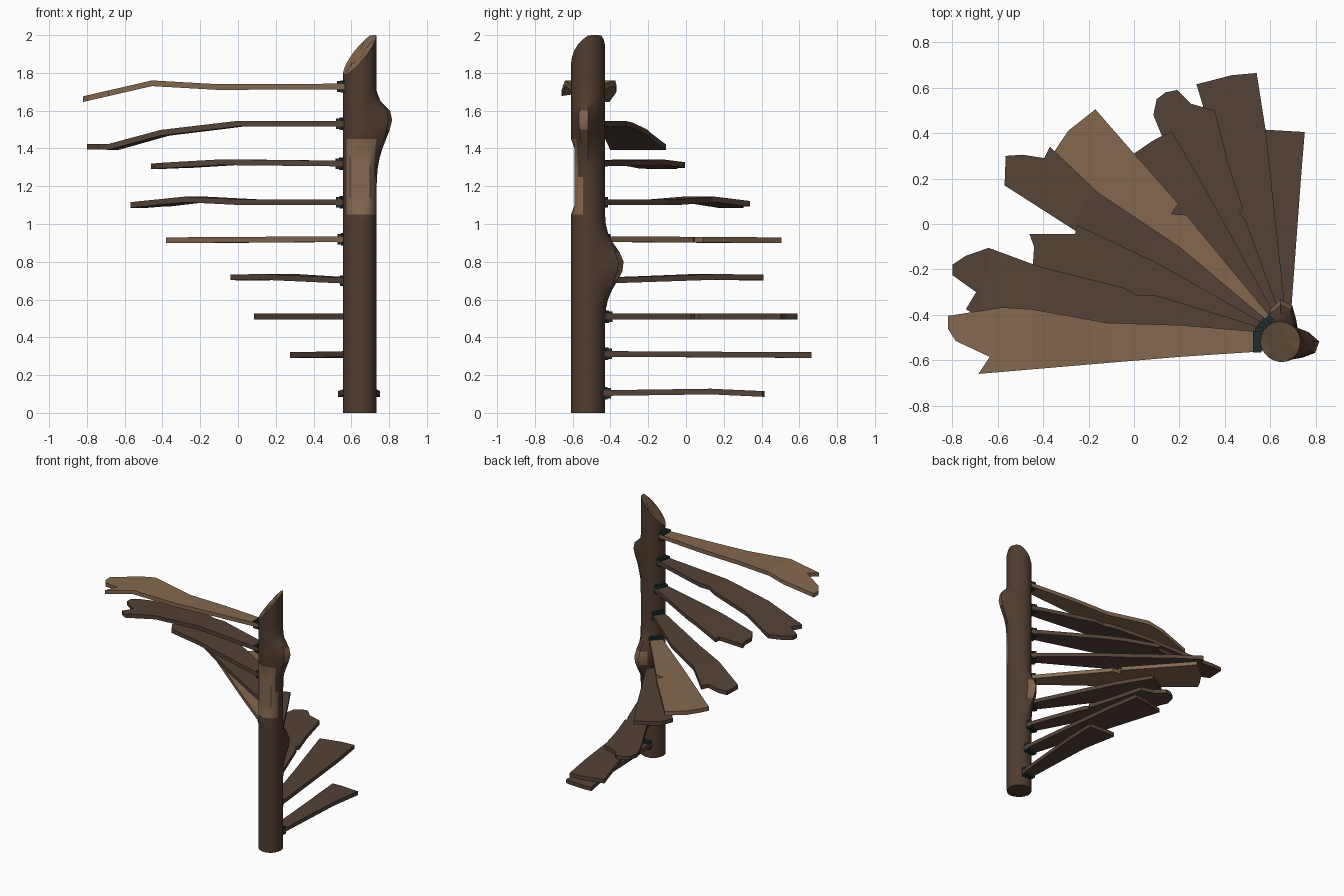
import bpy, bmesh, math, random
from mathutils import Vector, Matrix

if "Cube" in bpy.data.objects:
    bpy.data.objects.remove(bpy.data.objects["Cube"])

random.seed(4)
AX, AY, R = 0.645, -0.518, 0.089      # trunk axis and radius


def material(name, rgb):
    m = bpy.data.materials.new(name)
    m.diffuse_color = (*rgb, 1)
    m.use_nodes = True
    m.node_tree.nodes["Principled BSDF"].inputs["Base Color"].default_value = m.diffuse_color
    return m


BARK = material("bark_brown", (0.080, 0.045, 0.029))
DARK = material("dark_plank", (0.090, 0.055, 0.038))
TAN = material("bare_wood", (0.230, 0.140, 0.078))
IRON = material("dark_iron", (0.015, 0.027, 0.028))


def finish(bm, name, mats):
    bmesh.ops.recalc_face_normals(bm, faces=bm.faces)
    me = bpy.data.meshes.new(name)
    bm.to_mesh(me)
    bm.free()
    ob = bpy.data.objects.new(name, me)
    bpy.context.collection.objects.link(ob)
    for m in mats:
        me.materials.append(m)
    return ob


# ---- Trunk: lathed rings with two branch knots, a bare patch and a broken top
KNOTS = [(1.575, -0.1, 0.088, 0.125, 0.045), (0.79, 1.5, 0.102, 0.10, 0.085)]  # z, angle, size, spread below/above


def trunk_radius(z, a):
    r = R
    for kz, ka, amp, lo, hi in KNOTS:
        d = (a - ka + math.pi) % (2 * math.pi) - math.pi
        s = lo if z < kz else hi
        r += amp * math.exp(-((z - kz) / s) ** 2 / 2 - (d / 0.36) ** 2 / 2)
    return r


def top_height(x, y):
    return min(2.0, 1.90 + 1.12 * (x - AX) + 0.55 * (y - AY))


def build_trunk():
    bm = bmesh.new()
    n, rings = 20, []
    wobble = [random.uniform(-0.002, 0.002) for _ in range(n)]
    for k in range(41):
        z = k * 0.05
        ring = []
        for i in range(n):
            a = 2 * math.pi * i / n
            r = trunk_radius(z, a) + wobble[i]
            x, y, zz = AX + r * math.cos(a), AY + r * math.sin(a), z
            if 1.08 < z < 1.42:
                y = max(y, -0.590)
            if z > 1.7:
                zz = 1.7 + (z - 1.7) / 0.3 * (top_height(x, y) - 1.7)
            ring.append(bm.verts.new((x, y, zz)))
        rings.append(ring)
    for lo, hi in zip(rings, rings[1:]):
        for i in range(n):
            j = (i + 1) % n
            f = bm.faces.new((lo[i], lo[j], hi[j], hi[i]))
            c = f.calc_center_median()
            patch = 1.04 < c.z < 1.46 and abs(c.x - 0.648) < 0.078 and c.y < AY
            knot = math.hypot(c.x - AX, c.y - AY) > R + 0.068
            f.material_index = 1 if patch or knot else 0
    bm.faces.new(rings[0][::-1])
    # splintered bare top
    inner = []
    for v in rings[-1]:
        x, y = AX + (v.co.x - AX) * 0.55, AY + (v.co.y - AY) * 0.55
        inner.append(bm.verts.new((x, y, top_height(x, y) + random.uniform(-0.015, 0.012))))
    for i in range(n):
        j = (i + 1) % n
        f = bm.faces.new((rings[-1][i], rings[-1][j], inner[j], inner[i]))
        f.material_index = 1
    bm.faces.new(inner).material_index = 1
    ob = finish(bm, "trunk", [BARK, TAN])
    bpy.context.view_layer.objects.active = ob
    ob.select_set(True)
    bpy.ops.object.shade_smooth_by_angle(angle=math.radians(32))
    ob.select_set(False)


# ---- Steps: outlined planks, bent along their length, held by iron brackets
def bend(profile, d):
    for (d0, z0), (d1, z1) in zip(profile, profile[1:]):
        if d <= d1:
            return z0 + (z1 - z0) * max(0, (d - d0) / (d1 - d0))
    return profile[-1][1]


def step(i, mat, outline, profile):
    a = math.radians(90 + 11.25 * i)
    d, p = Vector((math.cos(a), math.sin(a), 0)), Vector((-math.sin(a), math.cos(a), 0))
    axis = Vector((AX, AY, 0))
    base = axis + d * 0.08
    bm = bmesh.new()
    pts = [base - p * 0.043] + [Vector((x, y, 0)) for x, y in outline] + [base + p * 0.043]
    bm.faces.new([bm.verts.new(q) for q in pts])
    for dist, _ in profile[1:-1]:
        bmesh.ops.bisect_plane(bm, geom=bm.verts[:] + bm.edges[:] + bm.faces[:],
                               plane_co=axis + d * dist, plane_no=d)
    for v in bm.verts:
        v.co.z = bend(profile, (v.co - axis).dot(d)) + 0.015
    res = bmesh.ops.extrude_face_region(bm, geom=bm.faces[:], use_keep_orig=True)
    for v in res["geom"]:
        if isinstance(v, bmesh.types.BMVert):
            v.co.z -= 0.03
    finish(bm, f"step_{i + 1}", [mat])

    # bracket: back plate with a lip above and below the plank
    bm = bmesh.new()
    z = profile[0][1]
    for r, dz, size in [(0.088, 0, (0.030, 0.075, 0.066)),
                        (0.103, 0.021, (0.034, 0.095, 0.014)),
                        (0.103, -0.021, (0.034, 0.095, 0.014))]:
        m = (Matrix.Translation(axis + d * r + Vector((0, 0, z + dz)))
             @ Matrix.Rotation(a, 4, 'Z') @ Matrix.Diagonal((*size, 1)))
        bmesh.ops.create_cube(bm, size=1, matrix=m)
    finish(bm, f"bracket_{i + 1}", [IRON])


build_trunk()
step(0, DARK, [(.735, .2), (.752, .405), (.58, .415), (.53, .41), (.57, .1)],
     [(.1, .105), (.65, .113), (.93, .10)])
step(1, DARK, [(.58, .41), (.54, .665), (.43, .655), (.275, .615), (.43, .1)],
     [(.1, .312), (1.2, .306)])
step(2, DARK, [(.49, .02), (.465, .045), (.48, .07), (.42, .25), (.355, .5), (.25, .53), (.19, .59),
               (.14, .58), (.1, .55), (.085, .48), (.13, .37)],
     [(.1, .51), (1.2, .51)])
step(3, DARK, [(.3, .18), (.165, .41), (.08, .365), (0, .31), (-.04, .22), (.3, -.16)],
     [(.1, .70), (.75, .72), (1.05, .717)])
step(4, TAN, [(.23, .04), (.165, .045), (.195, .09), (0, .31), (-.17, .505), (-.29, .41), (-.35, .32),
              (-.38, .26), (.1, -.13)],
     [(.1, .92), (1.3, .914)])
step(5, DARK, [(.2, -.1), (-.16, .14), (-.37, .34), (-.395, .29), (-.49, .305), (-.565, .30),
               (-.57, .17), (-.25, -.035)],
     [(.1, 1.115), (.7, 1.115), (1.05, 1.13), (1.4, 1.10)])
step(6, DARK, [(.1, -.17), (-.25, -.005), (-.26, -.045), (-.46, -.045), (-.44, -.10), (-.445, -.175),
               (-.40, -.25), (.1, -.40)],
     [(.1, 1.32), (.75, 1.327), (1.15, 1.305)])
step(7, DARK, [(.1, -.315), (.02, -.315), (-.05, -.28), (-.41, -.19), (-.64, -.105), (-.74, -.14),
               (-.8, -.18), (-.8, -.225), (-.695, -.30), (-.74, -.375), (-.7, -.40), (-.1, -.475)],
     [(.1, 1.53), (.65, 1.53), (1.05, 1.483), (1.33, 1.408), (1.5, 1.41)])
step(8, TAN, [(.2, -.445), (-.12, -.435), (-.45, -.375), (-.58, -.367), (-.82, -.405), (-.82, -.46),
              (-.785, -.515), (-.635, -.585), (-.685, -.66), (-.12, -.612), (.2, -.585)],
     [(.1, 1.728), (.75, 1.725), (1.1, 1.745), (1.47, 1.66)])
